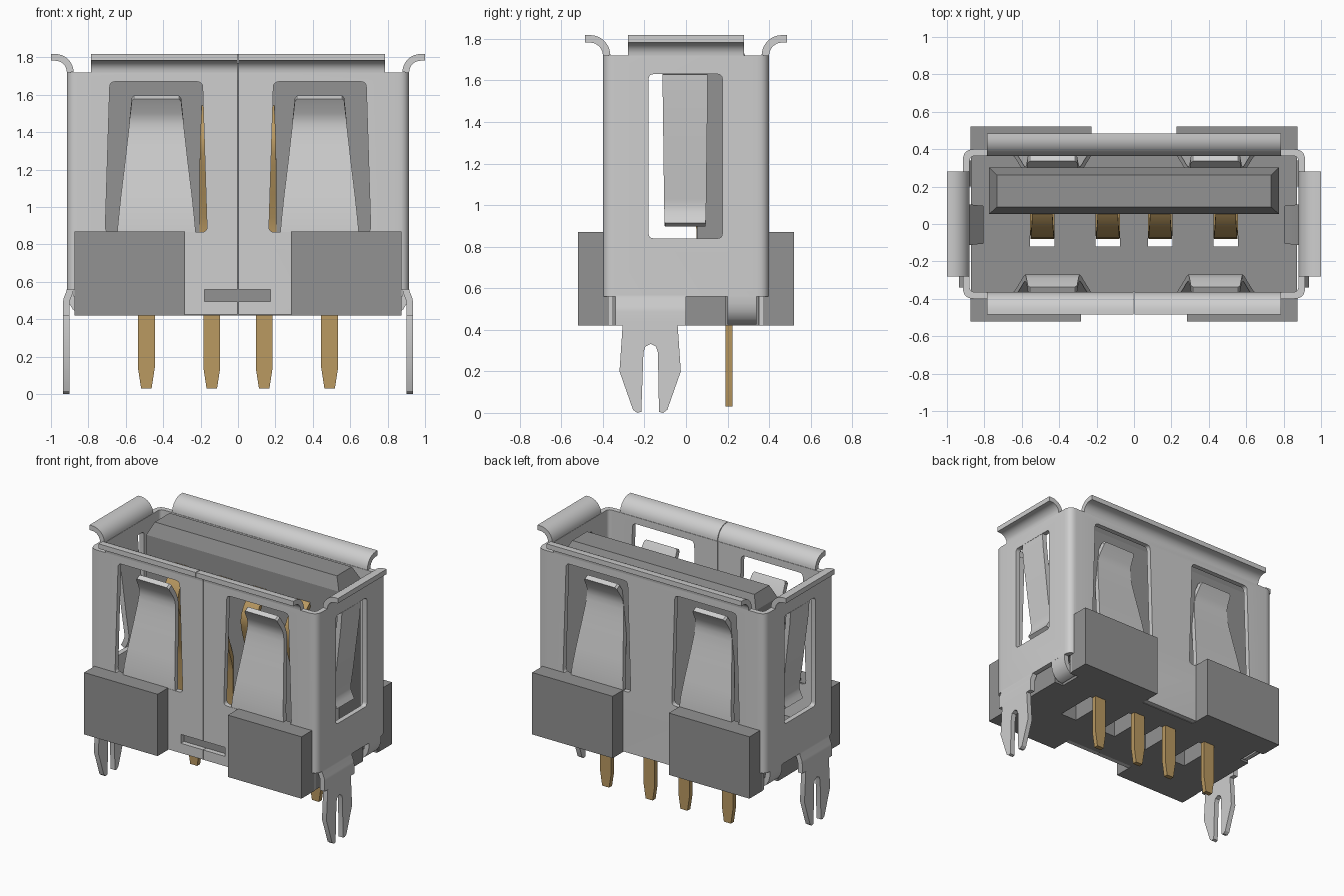
import bpy, bmesh, math
from mathutils import Vector

if "Cube" in bpy.data.objects:
    bpy.data.objects.remove(bpy.data.objects["Cube"])


def material(name, rgb):
    m = bpy.data.materials.new(name)
    m.diffuse_color = (*rgb, 1)
    m.use_nodes = True
    m.node_tree.nodes["Principled BSDF"].inputs["Base Color"].default_value = m.diffuse_color
    return m


STEEL = material("steel", (0.62, 0.62, 0.62))
PLASTIC = material("grey plastic", (0.29, 0.29, 0.29))
GOLD = material("gold contact", (0.49, 0.32, 0.12))
T = 0.036  # sheet metal thickness


def finish(bm, name, mat):
    bmesh.ops.recalc_face_normals(bm, faces=bm.faces)
    me = bpy.data.meshes.new(name)
    bm.to_mesh(me)
    bm.free()
    me.materials.append(mat)
    ob = bpy.data.objects.new(name, me)
    bpy.context.collection.objects.link(ob)
    return ob


def loft(rings, name, mat):
    """Solid through a list of equal-length vertex rings, capped at both ends."""
    bm = bmesh.new()
    vs = [[bm.verts.new(p) for p in r] for r in rings]
    n = len(vs[0])
    for a, b in zip(vs, vs[1:]):
        for i in range(n):
            j = (i + 1) % n
            bm.faces.new((a[i], a[j], b[j], b[i]))
    bm.faces.new(vs[0])
    bm.faces.new(vs[-1])
    return finish(bm, name, mat)


def rounded(pts, r, steps=5):
    """Round the corners of a 2D polygon."""
    out = []
    for i, p in enumerate(pts):
        p, a, b = Vector(p), Vector(pts[i - 1]), Vector(pts[(i + 1) % len(pts)])
        s, e = p + (a - p).normalized() * r, p + (b - p).normalized() * r
        for k in range(steps + 1):
            t = k / steps
            out.append(tuple(s.lerp(p, t).lerp(p.lerp(e, t), t)))
    return out


def prism(pts, axis, lo, hi, name, mat=STEEL):
    place = {'x': lambda u, v, t: (t, u, v), 'y': lambda u, v, t: (u, t, v),
             'z': lambda u, v, t: (u, v, t)}[axis]
    return loft([[place(u, v, t) for u, v in pts] for t in (lo, hi)], name, mat)


def rect(u0, u1, v0, v1):
    return [(u0, v0), (u1, v0), (u1, v1), (u0, v1)]


def box(x0, x1, y0, y1, z0, z1, name, mat=PLASTIC):
    return prism(rect(x0, x1, y0, y1), 'z', z0, z1, name, mat)


def strip(path, axis, side, centre, name, mat=STEEL, t=T):
    """Bent sheet: path of (outward distance, z, half width)."""
    rings = []
    for i, (d, z, w) in enumerate(path):
        a, b = path[max(i - 1, 0)], path[min(i + 1, len(path) - 1)]
        tan = Vector((b[0] - a[0], b[1] - a[1])).normalized()
        nd, nz = -tan.y * t / 2, tan.x * t / 2
        ring = []
        for s, u in ((1, -w), (1, w), (-1, w), (-1, -w)):
            dd, zz = side * (d + s * nd), z + s * nz
            ring.append((centre + u, dd, zz) if axis == 'y' else (dd, centre + u, zz))
        rings.append(ring)
    return loft(rings, name, mat)


def cut(ob, cutters):
    for c in cutters:
        m = ob.modifiers.new("cut", 'BOOLEAN')
        m.operation, m.object, m.solver = 'DIFFERENCE', c, 'EXACT'
        dg = bpy.context.evaluated_depsgraph_get()
        me = bpy.data.meshes.new_from_object(ob.evaluated_get(dg))
        ob.modifiers.clear()
        ob.data = me
        bpy.data.objects.remove(c)


# Shell: rounded tube with windows, seam, latch slot and open lower corners
shell = prism(rounded(rect(-.915, .915, -.40, .40), .06), 'z', .424, 1.72, "shell")
cutters = [prism(rounded(rect(-.915 + T, .915 - T, -.40 + T, .40 - T), .03), 'z', .2, 2, "bore")]
for s in (-1, 1):
    window = [(s * .165, .865), (s * .71, .865), (s * .685, 1.67), (s * .19, 1.67)]
    for y in (-1, 1):
        cutters.append(prism(rounded(window, .03), 'y', y * .3, y * .5, "window"))
    cutters.append(prism(rounded(rect(-.18, .175, .84, 1.63), .025), 'x', s * .8, s * 1.1, "side_window"))
    cutters.append(box(s * .872, s * 1.1, -.6, .6, .2, .56, "corner"))
cutters.append(box(-.18, .175, -.5, -.3, .495, .56, "slot"))
cutters.append(box(-.002, .002, -.5, -.3, .2, 2, "seam"))
cut(shell, cutters)


# Flared lips round the mouth
def lip(d, w):
    arc = [(d + .08 - .08 * math.cos(a), 1.72 + .08 * math.sin(a), w)
           for a in (math.pi / 2 * k / 8 for k in range(9))]
    return arc + [(d + .103, 1.80, w)]


strip(lip(.382, .785), 'y', 1, 0, "back_lip")
for s in (-1, 1):
    strip(lip(.382, .3915), 'y', -1, s * .3935, "front_lip")
    strip(lip(.897, .28), 'x', s, 0, "side_lip")

# Springs inside the windows
spring = [(.382, .865, .21), (.377, .94, .203), (.355, 1.06, .19), (.32, 1.24, .168),
          (.302, 1.33, .158), (.291, 1.40, .15), (.288, 1.44, .146), (.293, 1.475, .143),
          (.306, 1.51, .139), (.345, 1.575, .132), (.352, 1.587, .12)]
side_spring = [(.897, 1.63, .108), (.89, 1.53, .108), (.842, 1.14, .103), (.826, 1.03, .102),
               (.822, .995, .101), (.826, .965, .1), (.838, .935, .1), (.855, .905, .098)]
for s in (-1, 1):
    for y in (-1, 1):
        strip(spring, 'y', y, s * .436, "wall_spring")
    strip(side_spring, 'x', s, -.004, "side_spring")

# Board-lock legs and bent tabs
leg = [(-.34, .42), (-.305, .42), (-.32, .2), (-.255, .015), (-.235, 0), (-.215, .005), (-.205, .29),
       (-.195, .32), (-.17, .332), (-.145, .32), (-.135, .29), (-.13, .005), (-.11, 0),
       (-.09, .015), (-.025, .2), (-.04, .42), (0, .42), (0, .43), (-.34, .43)]
for s in (-1, 1):
    strip([(.897, .565, .17), (.899, .548, .17), (.916, .505, .17), (.918, .485, .17), (.918, .43, .17)],
          'x', s, -.17, "leg_strap")
    prism(leg, 'x', s * .9, s * .936, "board_lock_leg")
    strip([(.897, .565, .07), (.896, .53, .07), (.888, .495, .07), (.87, .465, .07),
           (.845, .447, .07), (.815, .442, .07)], 'x', s, .27, "bent_tab")

# Plastic base with contact slots, outer blocks and tongue
PINS = (-.49, -.14, .14, .49)
base = box(-.872, .872, -.363, .363, .42, .6, "base", PLASTIC)
cut(base, [box(x - .066, x + .066, -.12, .19, .3, .8, "slot") for x in PINS] +
    [box(s * .8, s * 1, .19, .35, .3, .57, "notch") for s in (-1, 1)])
for s in (-1, 1):
    box(s * .283, s * .875, -.52, -.37, .42, .87, "front_block")
    box(s * .226, s * .875, .37, .52, .42, .87, "back_block")
    # lower strips joining the blocks to the base
    box(s * .283, s * .872, -.375, -.36, .42, .424, "front_joint")
    box(s * .226, s * .872, .36, .375, .42, .424, "back_joint")


def level(x, y0, y1, z):
    return [(u, v, z) for u, v in rect(-x, x, y0, y1)]


loft([level(.775, .053, .303, .59), level(.775, .053, .303, 1.68), level(.733, .09, .262, 1.77)],
     "tongue", PLASTIC)

# Gold contacts: bowed blades on the tongue and tapered pins below
blade = [(.068, .59, .065), (.066, .88, .065), (.05, .95, .065), (.01, 1.07, .065), (-.04, 1.22, .065),
         (-.06, 1.29, .064), (-.066, 1.33, .063), (-.06, 1.375, .062), (-.04, 1.42, .06),
         (0, 1.475, .057), (.04, 1.515, .055), (.06, 1.53, .054)]
for x in PINS:
    strip(blade, 'y', 1, x, "contact_blade", GOLD, .03)
    prism([(x - .028, .03), (x + .028, .03), (x + .045, .14), (x + .045, .592), (x - .045, .592),
           (x - .045, .14)], 'y', .19, .224, "contact_pin", GOLD)

# Smooth the bends while keeping sheet edges crisp
for ob in bpy.data.objects:
    if ob.data.materials[0] != PLASTIC:
        ob.select_set(True)
        bpy.context.view_layer.objects.active = ob
bpy.ops.object.shade_smooth_by_angle(angle=math.radians(30))
